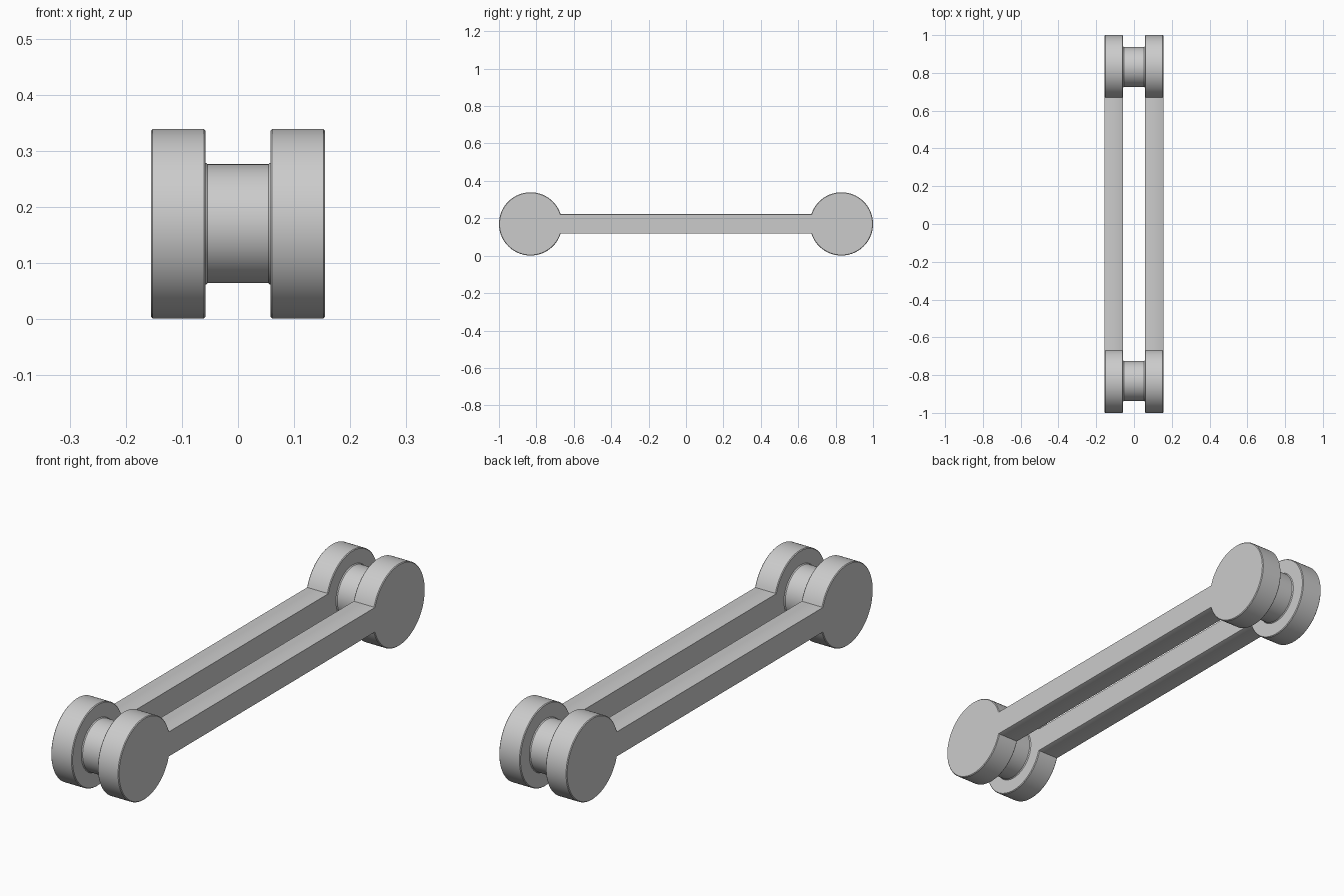
import bpy
import bmesh
import math

if "Cube" in bpy.data.objects:
    bpy.data.objects.remove(bpy.data.objects["Cube"])

R, HALF_BAR, END_Y, MID_Z = 0.169, 0.052, 0.831, 0.17
X_IN, X_OUT, CHAMFER = 0.058, 0.155, 0.003
ARC_STEPS = 72


def dogbone(r, h):
    """Outline (y, z): two round ends joined by a straight bar."""
    a = math.asin(h / r)
    pts = []
    for side in (1, -1):
        for i in range(ARC_STEPS + 1):
            t = -(math.pi - a) + 2 * (math.pi - a) * i / ARC_STEPS
            pts.append((side * (END_Y + r * math.cos(t)),
                        MID_Z + side * r * math.sin(t)))
    return pts


def circle(r, y0):
    return [(y0 + r * math.cos(math.tau * i / 64), MID_Z + r * math.sin(math.tau * i / 64))
            for i in range(64)]


def loft(name, sections):
    """Skin a list of (x, outline) sections and cap both ends."""
    bm = bmesh.new()
    rings = [[bm.verts.new((x, y, z)) for y, z in pts] for x, pts in sections]
    for a, b in zip(rings, rings[1:]):
        for i in range(len(a)):
            j = (i + 1) % len(a)
            bm.faces.new((a[i], a[j], b[j], b[i]))
    bm.faces.new(rings[0][::-1])
    bm.faces.new(rings[-1])
    bmesh.ops.recalc_face_normals(bm, faces=bm.faces)
    mesh = bpy.data.meshes.new(name)
    bm.to_mesh(mesh)
    bm.free()
    obj = bpy.data.objects.new(name, mesh)
    bpy.context.collection.objects.link(obj)
    bpy.ops.object.select_all(action='DESELECT')
    obj.select_set(True)
    bpy.context.view_layer.objects.active = obj
    bpy.ops.object.shade_smooth_by_angle(angle=math.radians(30))
    return obj


# Side plates: round-ended links with a fine edge chamfer
full = dogbone(R, HALF_BAR)
inset = dogbone(R - CHAMFER, HALF_BAR - CHAMFER / 2)
for side, name in ((-1, "left_plate"), (1, "right_plate")):
    loft(name, [(side * X_IN, inset), (side * (X_IN + CHAMFER), full),
                (side * (X_OUT - CHAMFER), full), (side * X_OUT, inset)])

# Pins: short rollers between the plates, flared slightly where they meet
PIN_PROFILE = [(-0.07, 0.109), (-0.058, 0.109), (-0.054, 0.106),
               (0.054, 0.106), (0.058, 0.109), (0.07, 0.109)]
for side, name in ((-1, "front_pin"), (1, "back_pin")):
    loft(name, [(x, circle(r, side * END_Y)) for x, r in PIN_PROFILE])
